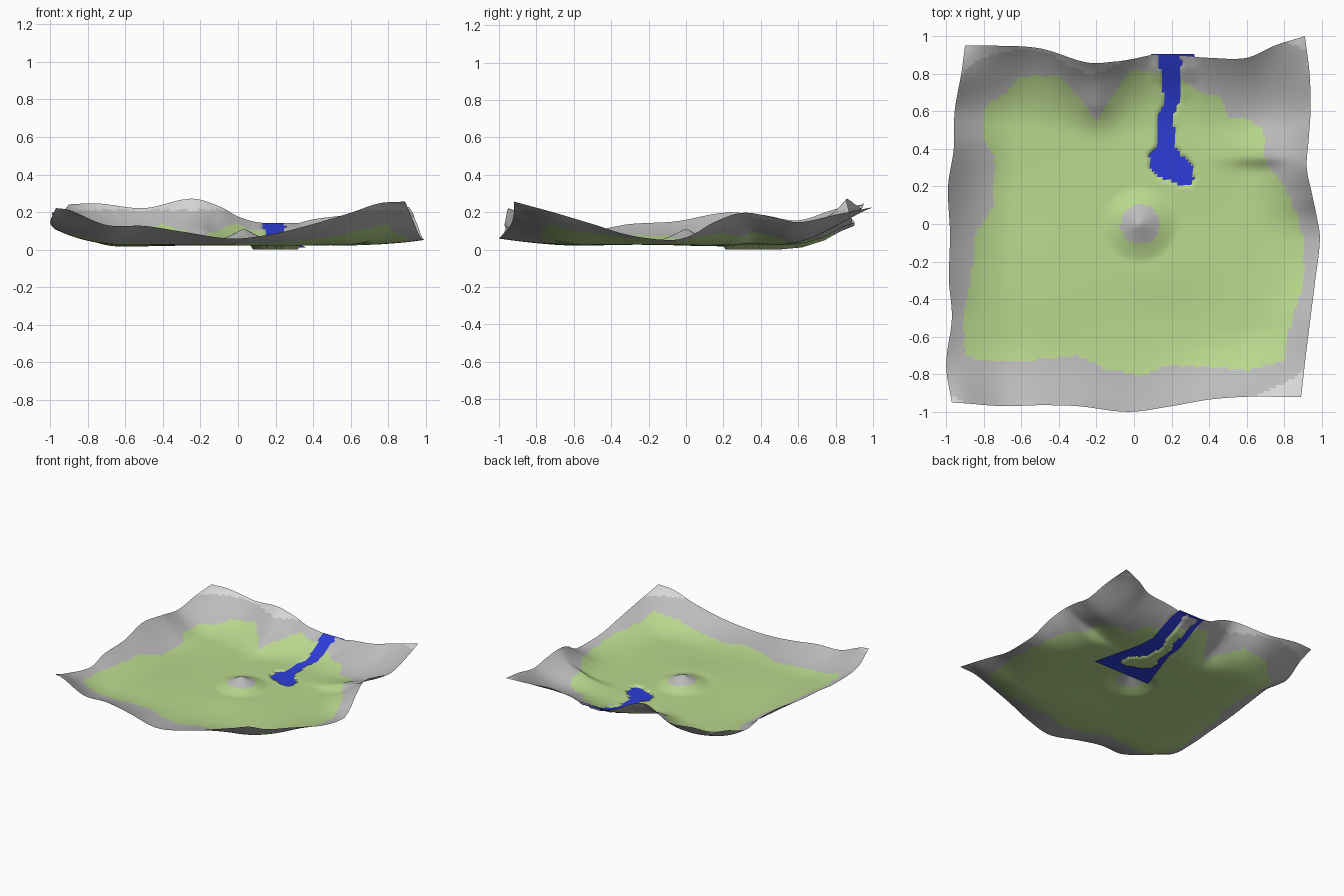
import bpy, math

if "Cube" in bpy.data.objects:
    bpy.data.objects.remove(bpy.data.objects["Cube"])

N = 120          # terrain grid resolution
FLOOR = 0.027


def material(name, rgb):
    m = bpy.data.materials.new(name)
    m.diffuse_color = (*rgb, 1)
    m.use_nodes = True
    m.node_tree.nodes["Principled BSDF"].inputs["Base Color"].default_value = m.diffuse_color
    return m


GRASS = material("grass green", (0.49, 0.69, 0.27))
ROCK = material("rock grey", (0.50, 0.50, 0.50))
PEAK = material("pale peak grey", (0.68, 0.68, 0.68))
WATER = material("water blue", (0.027, 0.047, 0.69))


def smooth(pts, t):
    """Catmull-Rom style interpolation of (t, a, b...) rows, returns a, b..."""
    i = 0
    while i < len(pts) - 2 and t > pts[i + 1][0]:
        i += 1
    p, q = pts[i], pts[i + 1]
    o, r = pts[max(i - 1, 0)], pts[min(i + 2, len(pts) - 1)]
    d = q[0] - p[0]
    s = min(max((t - p[0]) / d, 0), 1)
    out = []
    for k in range(1, len(p)):
        m0 = (q[k] - o[k]) / (q[0] - o[0]) * d
        m1 = (r[k] - p[k]) / (r[0] - p[0]) * d
        out.append((2*s**3 - 3*s**2 + 1) * p[k] + (s**3 - 2*s**2 + s) * m0
                   + (3*s**2 - 2*s**3) * q[k] + (s**3 - s**2) * m1)
    return out


def linear(pts, t):
    for p, q in zip(pts, pts[1:]):
        if p[0] <= t <= q[0]:
            s = (t - p[0]) / (q[0] - p[0])
            return [a + (b - a) * s for a, b in zip(p[1:], q[1:])]
    return None


# rim curves: front/back are (x, y, z), left/right are (y, x, z)
FRONT = [(-.97, -.95, .225), (-.9, -.955, .215), (-.7, -.97, .135), (-.5, -.965, .13),
         (-.3, -.97, .1), (-.03, -1, .063), (.2, -.97, .09), (.4, -.935, .14),
         (.6, -.92, .2), (.75, -.92, .25), (.89, -.92, .26)]
BACK = [(-.9, .95, .245), (-.75, .95, .25), (-.5, .935, .225), (-.25, .86, .275),
        (-.1, .865, .235), (0, .88, .18), (.1, .9, .15), (.25, .895, .13), (.4, .885, .165),
        (.6, .885, .19), (.75, .95, .21), (.91, 1, .23)]
LEFT = [(-.95, -.97, .225), (-.75, -1, .15), (-.5, -.97, .11), (-.3, -.985, .14),
        (-.05, -.98, .155), (.2, -.99, .2), (.4, -.96, .19), (.6, -.955, .16),
        (.8, -.92, .22), (.95, -.9, .245)]
RIGHT = [(-.92, .89, .26), (-.7, .915, .2), (-.5, .94, .14), (-.3, .965, .08),
         (-.08, .99, .055), (.03, .975, .08), (.15, .95, .15), (.3, .92, .2),
         (.45, .93, .18), (.6, .94, .15), (.8, .935, .19), (1, .91, .23)]

# water sheet rows: y, left x, right x, z
SHEET = [(.1, -.05, .46, .015), (.5, .09, .36, .016), (.62, .09, .34, .027),
         (.74, .1, .35, .065), (.83, .1, .34, .115), (.905, .09, .32, .145)]
# channel where the ground dips below the water: y, left x, right x
CHANNEL = [(.21, .24, .31), (.25, .13, .32), (.31, .08, .31), (.37, .08, .25),
           (.41, .12, .22), (.55, .12, .21), (.62, .15, .22), (.67, .17, .25),
           (.73, .15, .25), (.8, .16, .24), (.85, .13, .25), (.91, .14, .24)]
# outline of the grass
GRASS_EDGE = [(-.8, -.73), (-.6, -.73), (-.3, -.7), (-.15, -.77), (.05, -.81), (.17, -.75),
              (.4, -.76), (.6, -.78), (.8, -.73), (.84, -.5), (.9, -.33), (.91, -.1),
              (.87, .05), (.8, .2), (.7, .33), (.69, .5), (.6, .56), (.5, .57), (.46, .68),
              (.35, .7), (.25, .78), (.1, .81), (-.02, .82), (-.1, .7), (-.2, .55),
              (-.3, .68), (-.4, .79), (-.6, .79), (-.68, .7), (-.79, .63), (-.8, .45),
              (-.74, .35), (-.75, .1), (-.84, -.05), (-.87, -.3), (-.91, -.5), (-.9, -.7)]


def inside(poly, x, y):
    hit = False
    for (ax, ay), (bx, by) in zip(poly, poly[1:] + poly[:1]):
        if (ay > y) != (by > y) and x < (bx - ax) * (y - ay) / (by - ay) + ax:
            hit = not hit
    return hit


def bump(x, y, cx, cy, rx, ry):
    return math.exp(-((x - cx) / rx) ** 2 - ((y - cy) / ry) ** 2)


def falloff(dist, width):
    return max(0, 1 - dist / width) ** 2


def side(pts, s):
    t = pts[0][0] + (pts[-1][0] - pts[0][0]) * s
    return (t, *smooth(pts, t))


def ground(u, v):
    fx, fy, fz = side(FRONT, u)
    bx, by, bz = side(BACK, u)
    ly, lx, lz = side(LEFT, v)
    ry, rx, rz = side(RIGHT, v)

    # blended patch between the four rim curves
    def patch(f, b, l, r, k):
        c = [FRONT[0][k], FRONT[-1][k], BACK[0][k], BACK[-1][k]]
        return ((1 - v) * f + v * b + (1 - u) * l + u * r
                - (1 - u) * (1 - v) * c[0] - u * (1 - v) * c[1]
                - (1 - u) * v * c[2] - u * v * c[3])
    x, y = patch(fx, bx, lx, rx, 0), patch(fy, by, ly, ry, 1)

    # rim heights fading to the valley floor
    fs = [falloff(2 * v, .42), falloff(2 * (1 - v), .44),
          falloff(2 * u, .37), falloff(2 * (1 - u), .40)]
    ws = [f / (1.00001 - f) for f in fs]
    z = FLOOR
    if sum(ws) > 0:
        h = sum(w * e for w, e in zip(ws, (fz, bz, lz, rz))) / sum(ws)
        keep = 1
        for f in fs:
            keep *= 1 - f
        z += (h - FLOOR) * (1 - keep)

    # floor undulation, bench, side ridges and central mound
    edge = min(1, 8 * min(u, v, 1 - u, 1 - v))
    z += edge * .006 * math.sin(4.3 * x + 1) * math.sin(5.1 * y + .4)
    z += edge * .015 * bump(x, y, .12, -.25, .28, .2)
    z += edge * .04 * bump(x, y, -.2, .68, .09, .15)
    z += edge * .05 * bump(x, y, .72, .36, .2, .05 if y < .36 else .16)
    z += .085 * max(0, 1 - math.hypot(x - .03, y) / .2) ** 1.3

    # river bed dips under the water, banks stay above it
    row = linear(SHEET, y)
    if row and row[0] - .01 < x < row[1] + .01:
        bed = linear(CHANNEL, y)
        if bed and bed[0] < x < bed[1]:
            z = row[2] - .012
        else:
            z = max(z, row[2] + .005)
    return x, y, max(z, .003)


def add_object(name, verts, faces, mats):
    me = bpy.data.meshes.new(name)
    me.from_pydata(verts, [], faces)
    for m in mats:
        me.materials.append(m)
    ob = bpy.data.objects.new(name, me)
    bpy.context.collection.objects.link(ob)
    for p in me.polygons:
        p.use_smooth = True
    return me


# valley terrain
verts = [ground(i / N, j / N) for j in range(N + 1) for i in range(N + 1)]
low = min(v[2] for v in verts)
verts = [(x, y, z - low) for x, y, z in verts]
faces = [(a, a + 1, a + N + 2, a + N + 1)
         for j in range(N) for a in range(j * (N + 1), j * (N + 1) + N)]
terrain = add_object("valley_terrain", verts, faces, [GRASS, ROCK, PEAK])
for p in terrain.polygons:
    x, y, z = p.center
    mound_top = math.hypot(x - .03, y) < .2 and z > .062
    if inside(GRASS_EDGE, x, y) and not mound_top:
        p.material_index = 0
    else:
        p.material_index = 2 if z > .212 else 1

# river and pond sheet
water = []
for y, xl, xr, z in SHEET:
    water += [(xl, y, z - low), (xr, y, z - low)]
add_object("river_water", water,
           [(k, k + 1, k + 3, k + 2) for k in range(0, len(water) - 2, 2)], [WATER])
